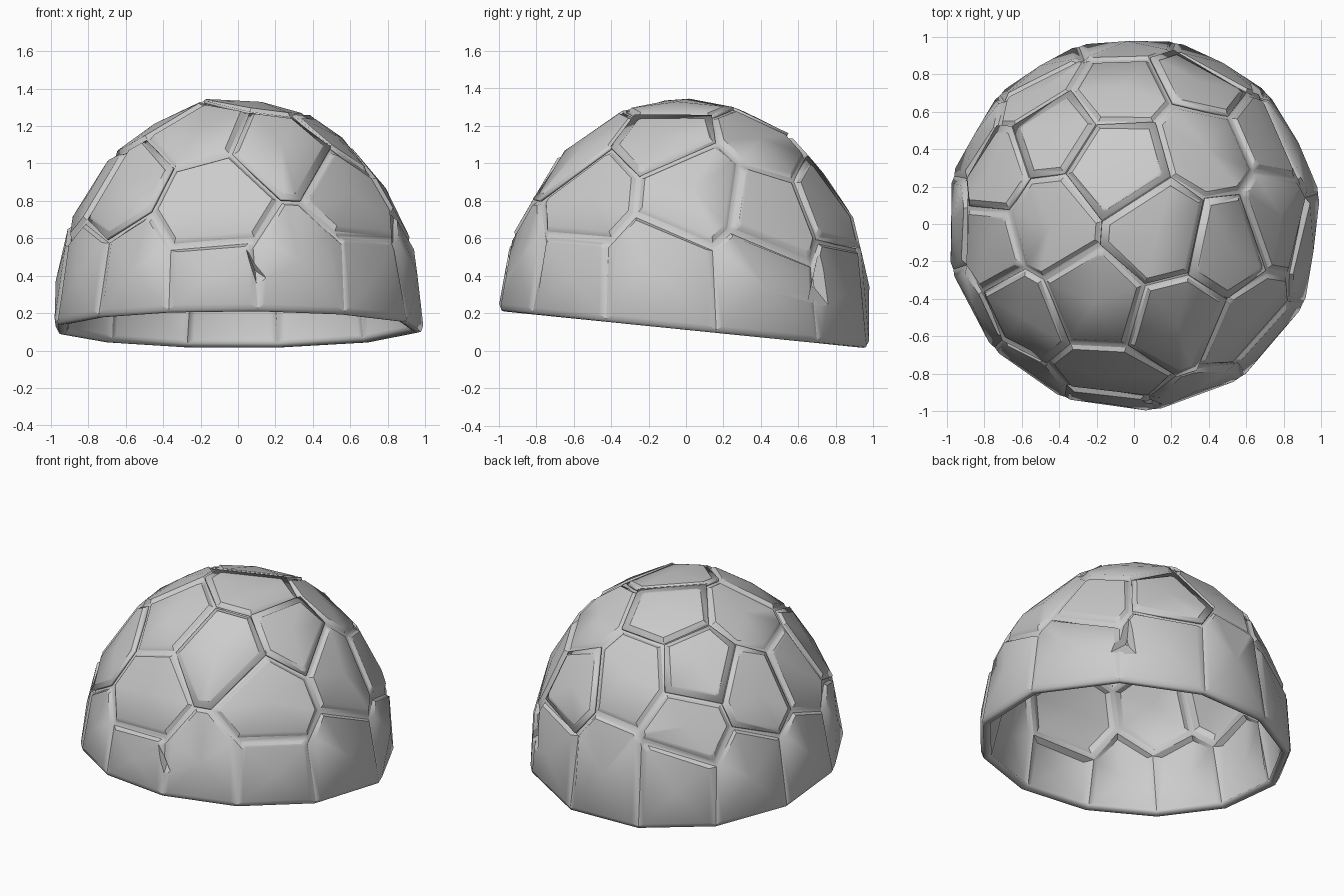
import bpy, bmesh, math, random
from mathutils import Vector

if "Cube" in bpy.data.objects:
    bpy.data.objects.remove(bpy.data.objects["Cube"])

random.seed(4)
CZ, H = 0.15, 1.2                      # dome centre height and vertical radius
CENTRE = Vector((0, 0, CZ))

# upper panel centres as seen from above
TOP = [(.15, -.05), (-.1, .33), (-.47, 0), (-.22, -.42), (.25, -.52), (.52, -.13),
       (.4, .42), (-.08, .73), (-.45, .5), (-.75, .28), (-.79, -.12), (-.62, -.48),
       (-.16, -.84), (.62, -.53), (.78, .04), (.72, .48), (.38, .77), (-.53, .72)]
# lower ring of panels by azimuth
RING = [261, 291, 318, 351, 27, 62, 92, 122, 150, 180, 208, 235]

# panel directions on a unit sphere
points = [Vector((x, y, math.sqrt(1 - x * x - y * y))) for x, y in TOP]
for a in RING:
    a = math.radians(a)
    points.append(Vector((math.cos(a), math.sin(a), .2)).normalized())


def make_object(name, bm):
    me = bpy.data.meshes.new(name)
    bm.to_mesh(me)
    ob = bpy.data.objects.new(name, me)
    bpy.context.collection.objects.link(ob)
    return ob


def cut(bm, co, no, cap):
    geom = bm.verts[:] + bm.edges[:] + bm.faces[:]
    res = bmesh.ops.bisect_plane(bm, geom=geom, dist=1e-5, plane_co=co,
                                 plane_no=no, clear_outer=True)
    edges = [e for e in res["geom_cut"] if isinstance(e, bmesh.types.BMEdge)]
    if cap and len(edges) > 2:
        bmesh.ops.edgeloop_fill(bm, edges=edges)


def rim_z(co):
    return .11 - .1 * co.y


def push(v, k):
    """Put a vertex on the dome at k times its radius; rim vertices stay on the rim plane."""
    if v.co.z < rim_z(v.co) + .01:
        w = math.sqrt(1 - ((v.co.z - CZ) / H) ** 2)
        s = k * w / math.hypot(v.co.x, v.co.y)
        v.co.x *= s
        v.co.y *= s
        v.co.z = rim_z(v.co)
    else:
        d = v.co - CENTRE
        v.co = CENTRE + d * (k / math.sqrt(d.x ** 2 + d.y ** 2 + (d.z / H) ** 2))


# faceted sphere: a block sliced by one plane per panel, then stretched to the dome
bm = bmesh.new()
bmesh.ops.create_cube(bm, size=4)
for p in points:
    cut(bm, p, p, True)
for v in bm.verts:
    v.co = Vector((v.co.x, v.co.y, v.co.z * H + CZ))
cut(bm, Vector((0, 0, .11)), Vector((0, -.1, -1)).normalized(), False)
bmesh.ops.remove_doubles(bm, verts=bm.verts[:], dist=0.05)
for v in bm.verts:
    push(v, 1.004)
bmesh.ops.recalc_face_normals(bm, faces=bm.faces[:])
if sum(f.normal.dot(f.calc_center_median() - CENTRE) for f in bm.faces) < 0:
    bmesh.ops.reverse_faces(bm, faces=bm.faces[:])

# loose plates tilted over some of the panels: one side lifted, the other tucked in
plates = bmesh.new()
for i, f in enumerate(list(bm.faces)):
    n = len(f.verts)
    c = f.calc_center_median()
    if i % 2 or c.z < .5:
        continue
    lift = random.randrange(n)
    verts = []
    for k, v in enumerate(f.verts):
        up = (k - lift) % n < 3
        verts.append(plates.verts.new(c + (v.co - c) * (1.02 if up else .96)
                                      + f.normal * (.006 if up else -.008)))
    pf = plates.faces.new(verts)
    mid = bmesh.ops.poke(plates, faces=[pf])["verts"][0]
    mid.co += f.normal * .015
plate_ob = make_object("lifted_panels", plates)
m = plate_ob.modifiers.new("thickness", "SOLIDIFY")
m.thickness, m.offset = .015, -1

# soft grooves between panels, gently bulging panel middles
seam = bm.verts[:]
panels = bm.faces[:]
bmesh.ops.inset_individual(bm, faces=panels, thickness=.04, use_even_offset=True)
for v in seam:
    on_rim = v.co.z < rim_z(v.co) + .01
    push(v, .998 if on_rim else .98)
for f in panels:
    for v in f.verts:
        v.co += (v.co - CENTRE).normalized() * .012
for v in bmesh.ops.poke(bm, faces=panels)["verts"]:
    push(v, .992)
shell = make_object("dome_shell", bm)
m = shell.modifiers.new("thickness", "SOLIDIFY")
m.thickness, m.offset = .055, -1
m = shell.modifiers.new("rounded_rim", "BEVEL")
m.width, m.segments, m.limit_method = .02, 2, "ANGLE"
m.angle_limit = math.radians(55)


# small triangular notches in the wall
def notch(name, corners):
    nb = bmesh.new()
    outer = [Vector(c) for c in corners]
    mid = sum(outer, Vector()) / 3
    n = Vector((mid.x, mid.y, 0)).normalized()
    ring = [nb.verts.new(mid + (c - mid) * 1.6 + n * .05) for c in outer]
    apex = nb.verts.new(mid - n * .05)
    nb.faces.new(ring)
    for k in range(3):
        nb.faces.new((ring[k], ring[(k + 1) % 3], apex))
    bmesh.ops.recalc_face_normals(nb, faces=nb.faces[:])
    ob = make_object(name, nb)
    ob.hide_render = True
    ob.hide_set(True)
    ob.display_type = "WIRE"
    b = shell.modifiers.new(name, "BOOLEAN")
    b.object, b.operation, b.solver = ob, "DIFFERENCE", "EXACT"


notch("front_notch_cutter", [(.03, -.94, .57), (.1, -.97, .33), (.16, -.96, .38)])
notch("back_notch_cutter", [(.63, .71, .58), (.61, .77, .22), (.73, .64, .26)])

for ob in (shell, plate_ob):
    bpy.ops.object.select_all(action="DESELECT")
    ob.select_set(True)
    bpy.context.view_layer.objects.active = ob
    bpy.ops.object.shade_smooth_by_angle(angle=math.radians(40))
